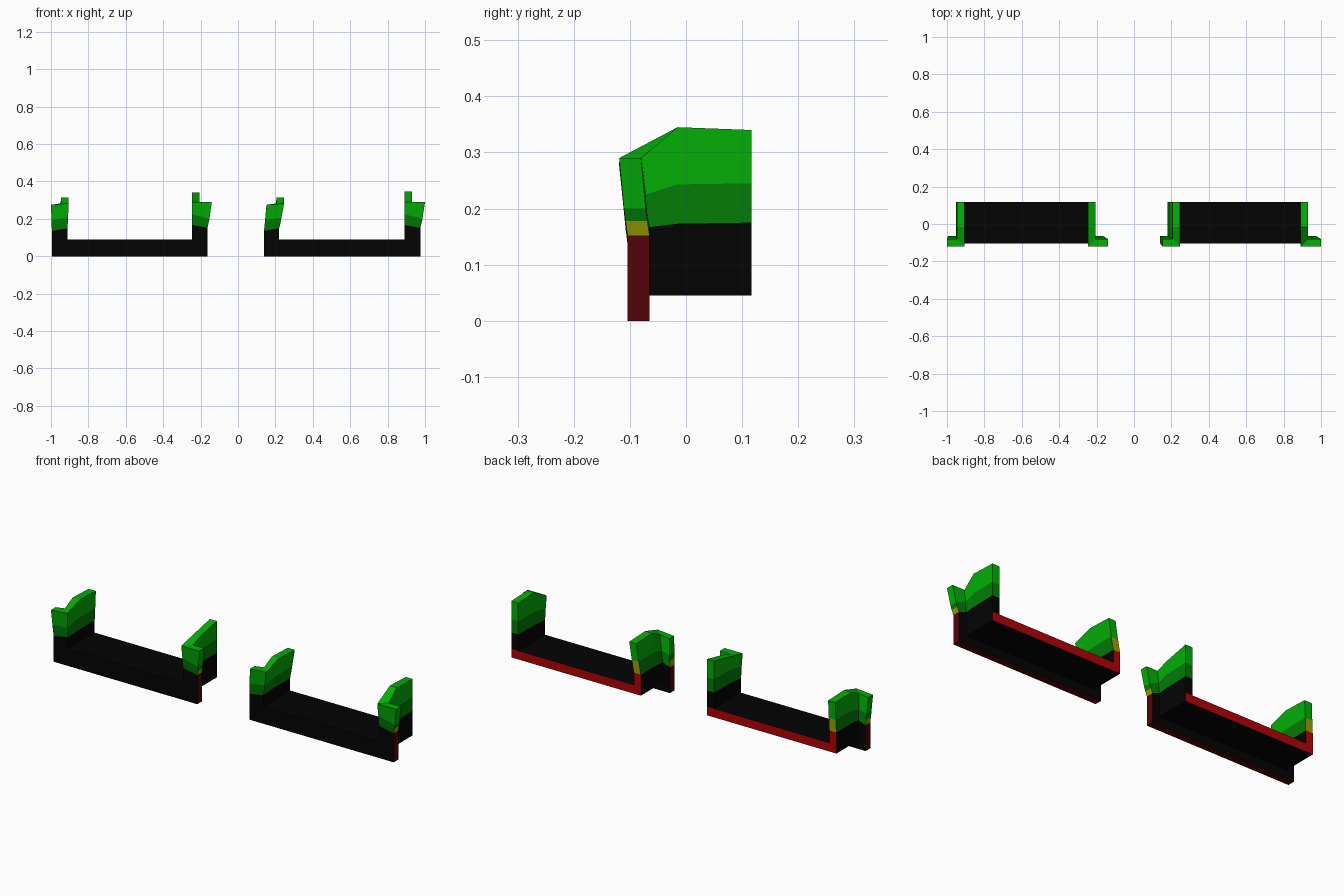
import bpy, bmesh

cube = bpy.data.objects.get("Cube")
if cube:
    bpy.data.objects.remove(cube, do_unlink=True)


def material(name, r, g, b):
    m = bpy.data.materials.new(name)
    m.use_nodes = True
    m.diffuse_color = (r, g, b, 1)
    bsdf = next(n for n in m.node_tree.nodes if n.type == 'BSDF_PRINCIPLED')
    bsdf.inputs["Base Color"].default_value = (r, g, b, 1)
    return m


MATS = [
    material("black", .001, .001, .001),
    material("dark green", .001, .2, .002),
    material("bright green", .001, .43, .002),
    material("mustard", .33, .34, .001),
    material("red", .44, .001, .002),
    material("dark red", .088, .001, .002),
]
BLACK, DARK, GREEN, MUSTARD, RED, DARK_RED = range(6)


def finish(name, bm):
    bmesh.ops.recalc_face_normals(bm, faces=bm.faces)
    mesh = bpy.data.meshes.new(name)
    bm.to_mesh(mesh)
    bm.free()
    for m in MATS:
        mesh.materials.append(m)
    bpy.context.collection.objects.link(bpy.data.objects.new(name, mesh))


def box(name, lo, hi, paint):
    """Box whose face colours come from a rule on the face normal."""
    bm = bmesh.new()
    bmesh.ops.create_cube(bm, size=1)
    for v in bm.verts:
        v.co = [(a + b) / 2 + c * (b - a) for a, b, c in zip(lo, hi, v.co)]
    bm.normal_update()
    for f in bm.faces:
        f.material_index = paint(f.normal)
    finish(name, bm)


FRONT, FLANGE, PEAK, BACK = -.104, -.065, -.015, .117
# Plan of an end post: offset key (inner, wall, outer), depth, height key
PLAN = [(0, BACK, 0), (0, PEAK, 1), (0, FRONT, 2), (2, FRONT, 3),
        (2, FLANGE, 3), (1, FLANGE, 2), (1, PEAK, 1), (1, BACK, 0)]
CAPS = [(2, 3, 4, 5), (1, 2, 5, 6), (0, 1, 6, 7)]
# Heights of each colour band: back, peak, flange inner, flange outer
BASE = [(.045,) * 4, (.09,) * 4]
HIGH = BASE + [(.175, .173, .167, .152), (.215, .213, .185, .178),
               (.245, .243, .225, .2), (.34, .345, .29, .29)]
STRAIGHT = HIGH[:-1] + [(.34, .312, .29, .29)]
LOW = BASE + [(.155, .155, .15, .135), (.19, .19, .175, .165),
              (.22, .22, .205, .195), (.31, .315, .283, .275)]
LEAN = (0, 0, 0, .25, .45, 1)
# Colours from the bottom band up
BANDS = (BLACK, BLACK, DARK, DARK, GREEN)
FLANGE_END = (DARK_RED, DARK_RED, MUSTARD, DARK, GREEN)
LOW_BACK = (RED, RED, MUSTARD, MUSTARD, GREEN)
HIGH_BACK = (RED, BLACK, DARK, DARK, GREEN)


def post(name, levels, back_bands, base, top):
    """L-shaped end post lofted through its colour bands."""
    bm = bmesh.new()
    rings = []
    for heights, lean in zip(levels, LEAN):
        ring = []
        for k, y, h in PLAN:
            x = base[k] + (top[k] - base[k]) * lean
            if y < PEAK:
                y -= .015 * lean
            ring.append(bm.verts.new((x, y, heights[h])))
        rings.append(ring)
    side_bands = {3: FLANGE_END, 7: back_bands}
    for band, (a, b) in enumerate(zip(rings, rings[1:])):
        for i in range(8):
            j = (i + 1) % 8
            f = bm.faces.new((a[i], a[j], b[j], b[i]))
            f.material_index = side_bands.get(i, BANDS)[band]
    for cap in CAPS:
        bm.faces.new([rings[0][i] for i in cap]).material_index = BLACK
        bm.faces.new([rings[-1][i] for i in cap]).material_index = GREEN
    finish(name, bm)


def bracket(name, high_levels, left, right):
    """left and right are (base, top) offsets of the two end posts."""
    post(name + "_low_post", LOW, LOW_BACK, *left)
    post(name + "_high_post", high_levels, HIGH_BACK, *right)
    box(name + "_floor", (left[0][0], FRONT, .045), (right[0][0], BACK, .09),
        lambda n: RED if n.y > .5 else BLACK)
    box(name + "_front_lip", (left[0][2], FRONT, 0), (right[0][2], FLANGE, .045),
        lambda n: DARK_RED if abs(n.x) > .5 or n.z < -.5 else BLACK)


bracket("right_bracket", STRAIGHT,
        ((-.912, -.953, -.995), (-.905, -.947, -1)),
        ((-.245, -.205, -.163), (-.245, -.205, -.14)))
bracket("left_bracket", HIGH,
        ((.22, .18, .139), (.247, .207, .152)),
        ((.89, .93, .975), (.89, .93, 1)))
